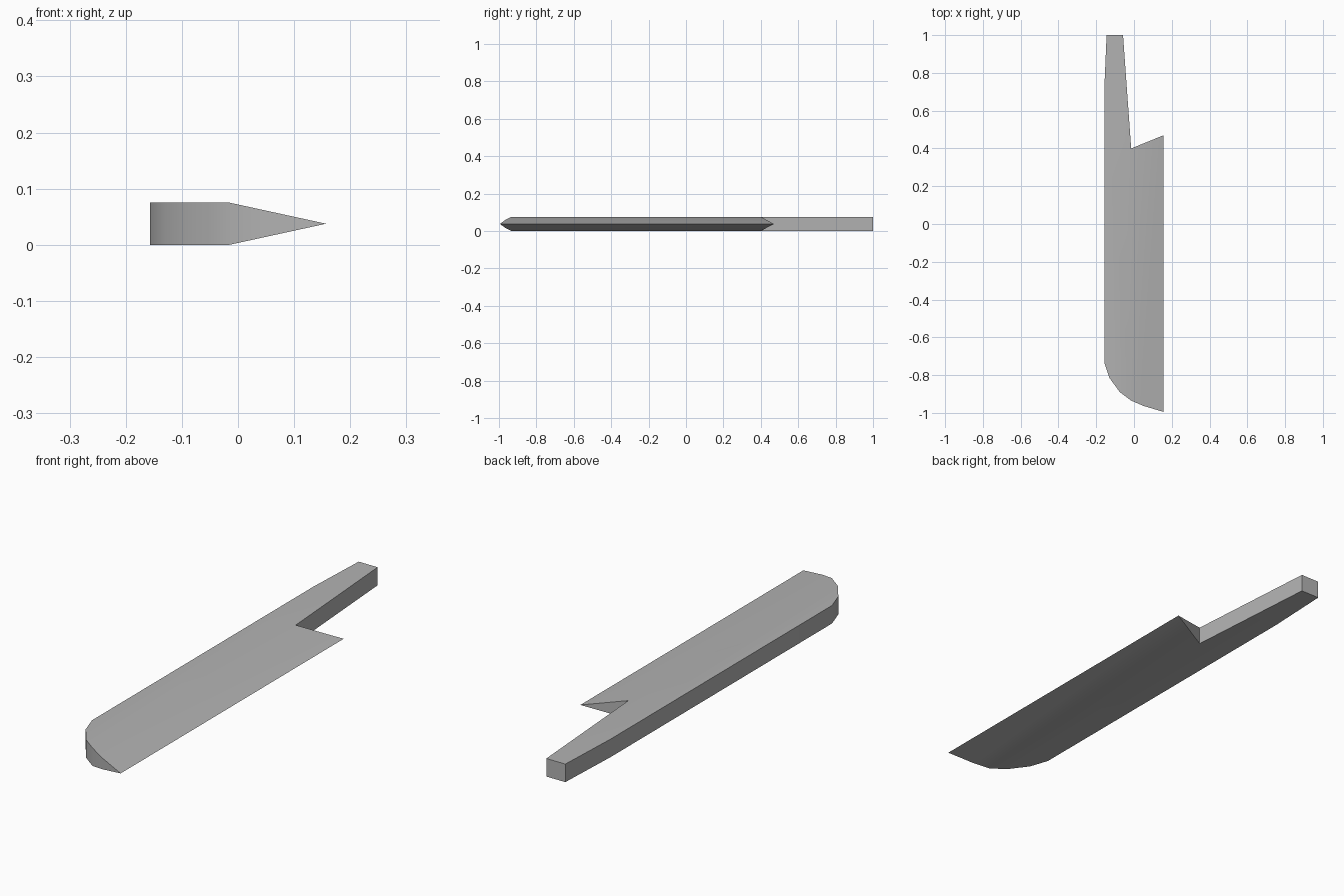
import bpy
import bmesh
import math

cube = bpy.data.objects.get("Cube")
if cube:
    bpy.data.objects.remove(cube, do_unlink=True)

HALF = 0.0375      # half thickness of the spine
RIDGE = -0.015     # where the bevel starts
EDGE = 0.157       # cutting edge

steel = bpy.data.materials.new("grey_steel")
steel.use_nodes = True
colour = (0.45, 0.45, 0.45, 1)
steel.diffuse_color = colour
steel.node_tree.nodes["Principled BSDF"].inputs["Base Color"].default_value = colour

# Outline of the spine with its tapered tang, and of the bevelled cutting side
spine = [(RIDGE, 0.40), (-0.058, 1.0), (-0.145, 1.0), (-0.157, 0.72),
         (-0.157, -0.735), (-0.13, -0.815), (-0.075, -0.89), (RIDGE, -0.935)]
bevel = [(RIDGE, -0.935), (0.05, -0.963), (EDGE, -0.995), (EDGE, 0.47), (RIDGE, 0.40)]


def height(x):
    return HALF * min(1, (EDGE - x) / (EDGE - RIDGE))


bm = bmesh.new()
cache = {}


def vert(point, side):
    h = height(point[0])
    key = (point, side if h > 0 else 0)
    if key not in cache:
        cache[key] = bm.verts.new((point[0], point[1], HALF + side * h))
    return cache[key]


# Top and bottom faces
for outline in (spine, bevel):
    bm.faces.new([vert(p, 1) for p in outline])
    bm.faces.new([vert(p, -1) for p in reversed(outline)])

# Side walls, closing to a sharp line at the cutting edge
rim = spine + bevel[1:-1]
for a, b in zip(rim, rim[1:] + rim[:1]):
    ring = [vert(a, 1), vert(a, -1), vert(b, -1), vert(b, 1)]
    ring = list(dict.fromkeys(ring))
    if len(ring) > 2:
        bm.faces.new(ring)

bmesh.ops.recalc_face_normals(bm, faces=bm.faces[:])
mesh = bpy.data.meshes.new("blade_with_tang")
bm.to_mesh(mesh)
bm.free()
mesh.materials.append(steel)

blade = bpy.data.objects.new("blade_with_tang", mesh)
bpy.context.collection.objects.link(blade)
bpy.ops.object.select_all(action="DESELECT")
blade.select_set(True)
bpy.context.view_layer.objects.active = blade
bpy.ops.object.shade_smooth_by_angle(angle=math.radians(30))
